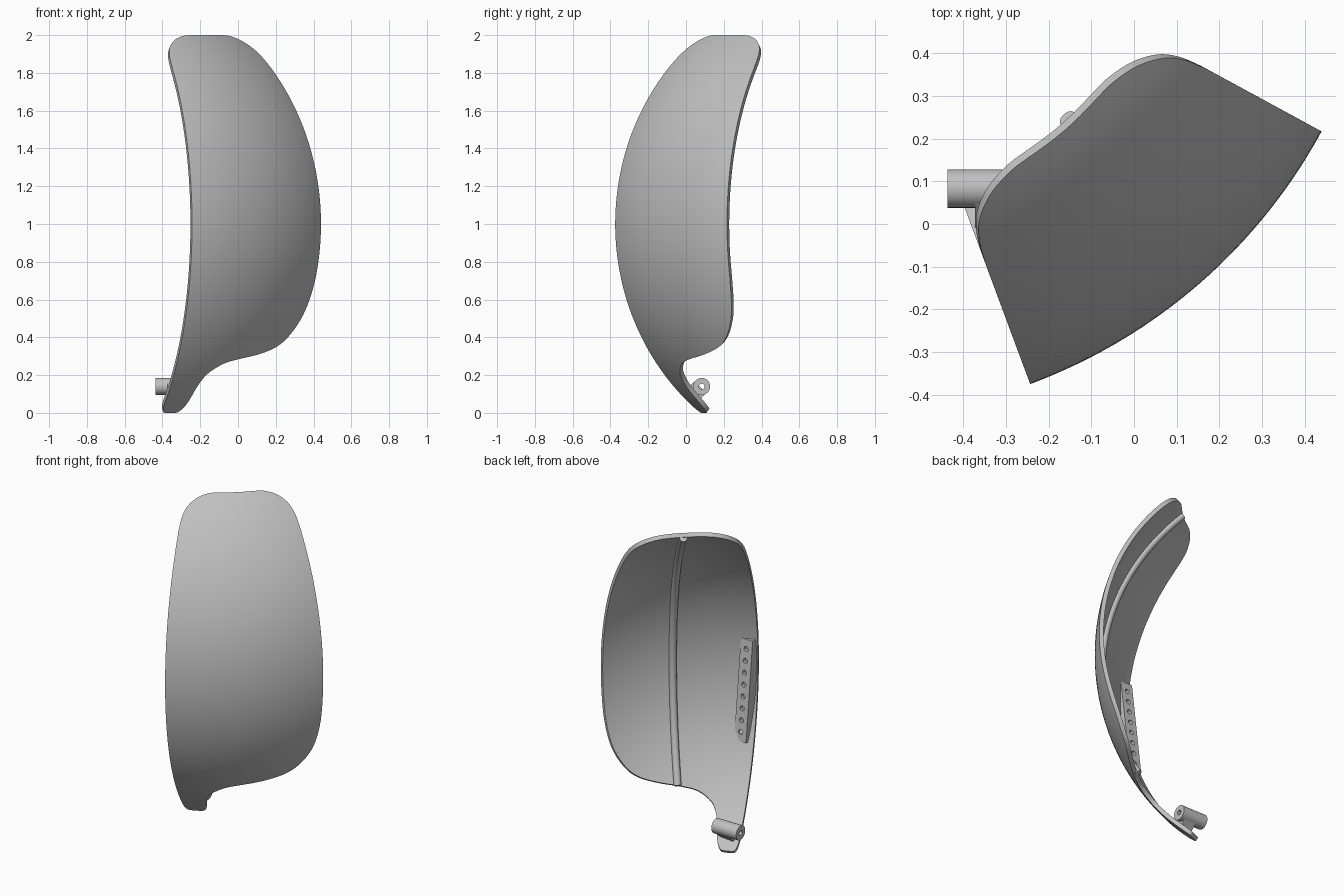
import bpy, bmesh, math
from mathutils import Vector, Matrix

cube = bpy.data.objects.get("Cube")
if cube:
    bpy.data.objects.remove(cube, do_unlink=True)

# The shell is a patch of a sphere; everything is placed relative to it
CENTRE = Vector((-0.69, 0.83, 1.0))
OUTER, THICK = 1.285, 0.025
INNER = OUTER - THICK

grey = bpy.data.materials.new("plain_grey")
grey.use_nodes = True
grey.diffuse_color = (0.53, 0.53, 0.53, 1)
grey.node_tree.nodes["Principled BSDF"].inputs["Base Color"].default_value = (0.53, 0.53, 0.53, 1)


def add_object(name, data):
    ob = bpy.data.objects.new(name, data)
    bpy.context.collection.objects.link(ob)
    data.materials.append(grey)
    return ob


def mesh_object(name, verts, faces, fix_normals=True):
    me = bpy.data.meshes.new(name)
    me.from_pydata([tuple(v) for v in verts], [], faces)
    if fix_normals:
        bm = bmesh.new()
        bm.from_mesh(me)
        bmesh.ops.recalc_face_normals(bm, faces=bm.faces)
        bm.to_mesh(me)
        bm.free()
    return add_object(name, me)


def activate(ob):
    bpy.ops.object.select_all(action='DESELECT')
    ob.select_set(True)
    bpy.context.view_layer.objects.active = ob


def smooth(ob):
    activate(ob)
    bpy.ops.object.shade_smooth_by_angle(angle=math.radians(35))


def on_sphere(angle, z, radius):
    a = math.radians(angle)
    r = math.sqrt(radius ** 2 - (z - CENTRE.z) ** 2)
    return Vector((CENTRE.x + r * math.cos(a), CENTRE.y + r * math.sin(a), z))


def spline(points, steps=5):
    """Smooth curve through (angle, height) points."""
    p = [Vector(q) for q in points]
    p = [p[0]] + p + [p[-1]]
    out = []
    for i in range(1, len(p) - 2):
        a, b, c, d = p[i - 1:i + 3]
        for k in range(steps):
            t = k / steps
            out.append(0.5 * (2 * b + (c - a) * t + (2 * a - 5 * b + 4 * c - d) * t * t
                              + (3 * b - a - 3 * c + d) * t ** 3))
    return sorted([tuple(q) for q in out] + [tuple(p[-1])])


def height_at(curve, x):
    for (x0, z0), (x1, z1) in zip(curve, curve[1:]):
        if x <= x1:
            return z0 + (z1 - z0) * max(0, x - x0) / max(x1 - x0, 1e-6)
    return curve[-1][1]


# Shell outline: rounded top, lower edge with a tongue on one side
LEFT, RIGHT = -69.65, -28.5
corner = [(0, 1.83), (0.35, 1.89), (1.65, 1.937), (4.65, 1.974), (8.65, 1.994), (12.65, 2.0)]
top = spline([(LEFT + a, z) for a, z in corner] + [((LEFT + RIGHT) / 2, 2.0)]
             + [(RIGHT - a, z) for a, z in reversed(corner)])
bottom = spline([(LEFT, 0.045), (-69.2, 0.015), (-68, 0.0), (-64, 0.0), (-62.5, 0.006),
                 (-61.3, 0.03), (-60.7, 0.07), (-60.3, 0.13), (-59.5, 0.175), (-58, 0.215),
                 (-54, 0.262), (-49, 0.286), (-42, 0.312), (-36, 0.352), (-32.5, 0.41),
                 (-30, 0.5), (-28.9, 0.6), (RIGHT, 0.72)])
columns = []
for a in sorted(q[0] for q in top + bottom):
    if not columns or a - columns[-1] > 0.03:
        columns.append(a)

ROWS = 48
verts, faces = [], []
for a in columns:
    lo, hi = height_at(bottom, a), height_at(top, a)
    verts += [on_sphere(a, lo + (hi - lo) * r / ROWS, OUTER) for r in range(ROWS + 1)]
for c in range(len(columns) - 1):
    for r in range(ROWS):
        i = c * (ROWS + 1) + r
        j = i + ROWS + 1
        faces.append((i, j, j + 1, i + 1))
shell = mesh_object("curved_shell", verts, faces, fix_normals=False)
solid = shell.modifiers.new("thickness", 'SOLIDIFY')
solid.thickness = THICK
solid.offset = -1
activate(shell)
bpy.ops.object.modifier_apply(modifier=solid.name)
smooth(shell)

# Round rib down the middle of the hollow side
curve = bpy.data.curves.new("centre_rib", 'CURVE')
curve.dimensions = '3D'
curve.bevel_depth = 0.022
curve.bevel_resolution = 4
curve.use_fill_caps = True
path = curve.splines.new('POLY')
COUNT = 40
path.points.add(COUNT)
for i, pt in enumerate(path.points):
    pt.co = (*on_sphere(-47.5, 0.305 + 1.67 * i / COUNT, INNER - 0.004), 1)
add_object("centre_rib", curve)

# Straight bar near one edge, its back following the shell
low, high = Vector((-0.21, -0.235, 0.53)), Vector((-0.204, -0.31, 1.14))
half = 0.041
verts, faces = [], []
SECTIONS = 12
for i in range(SECTIONS + 1):
    mid = low.lerp(high, i / SECTIONS)
    front = [mid + Vector((s * half, 0, 0)) for s in (-1, 1)]
    back = []
    for v in reversed(front):
        depth = math.sqrt((INNER + 0.008) ** 2 - (v.x - CENTRE.x) ** 2 - (v.z - CENTRE.z) ** 2)
        back.append(Vector((v.x, min(v.y - 0.004, CENTRE.y - depth), v.z)))
    verts += front + back
for i in range(SECTIONS):
    for k in range(4):
        a, b = 4 * i + k, 4 * i + (k + 1) % 4
        faces.append((a, b, b + 4, a + 4))
faces += [(0, 1, 2, 3), tuple(4 * SECTIONS + k for k in range(4))]
bar = mesh_object("perforated_bar", verts, faces)

# Row of eight holes in the bar
axis = (high - low).normalized().cross(Vector((1, 0, 0))).normalized()
turn = axis.to_track_quat('Z', 'Y').to_matrix().to_4x4()
bm = bmesh.new()
for i in range(8):
    spot = low.lerp(high, (i + 0.8) / 8.6)
    bmesh.ops.create_cone(bm, cap_ends=True, segments=16, radius1=0.015, radius2=0.015,
                          depth=0.05, matrix=Matrix.Translation(spot) @ turn)
me = bpy.data.meshes.new("hole_cutter")
bm.to_mesh(me)
bm.free()
cutter = add_object("hole_cutter", me)
cutter.hide_render = True
cut = bar.modifiers.new("holes", 'BOOLEAN')
cut.operation = 'DIFFERENCE'
cut.object = cutter
activate(bar)
bpy.ops.object.modifier_apply(modifier=cut.name)
bpy.data.objects.remove(cutter, do_unlink=True)
smooth(bar)

# Hinge barrel with a bore
HINGE_Y, HINGE_Z, BARREL = 0.083, 0.14, 0.045
SIDES = 32
profile = [(-0.437, BARREL), (-0.265, BARREL), (-0.265, 0.015), (-0.437, 0.015)]
verts, faces = [], []
for i in range(SIDES):
    a = 2 * math.pi * i / SIDES
    verts += [(x, HINGE_Y + r * math.cos(a), HINGE_Z + r * math.sin(a)) for x, r in profile]
    n = (i + 1) % SIDES
    for k in range(4):
        m = (k + 1) % 4
        faces.append((4 * i + k, 4 * i + m, 4 * n + m, 4 * n + k))
smooth(mesh_object("hinge_barrel", verts, faces))

# Web joining the barrel to the tongue, kept clear of the bore
outline = [(0.06, 0.06), (0.113, 0.11), (0.093, 0.12), (0.064, 0.149), (0.05, 0.17), (-0.008, 0.12)]
n = len(outline)
verts = [(x, y, z) for x in (-0.372, -0.29) for y, z in outline]
faces = [tuple(range(n)), tuple(range(n, 2 * n))]
faces += [(i, (i + 1) % n, n + (i + 1) % n, n + i) for i in range(n)]
mesh_object("hinge_web", verts, faces)
